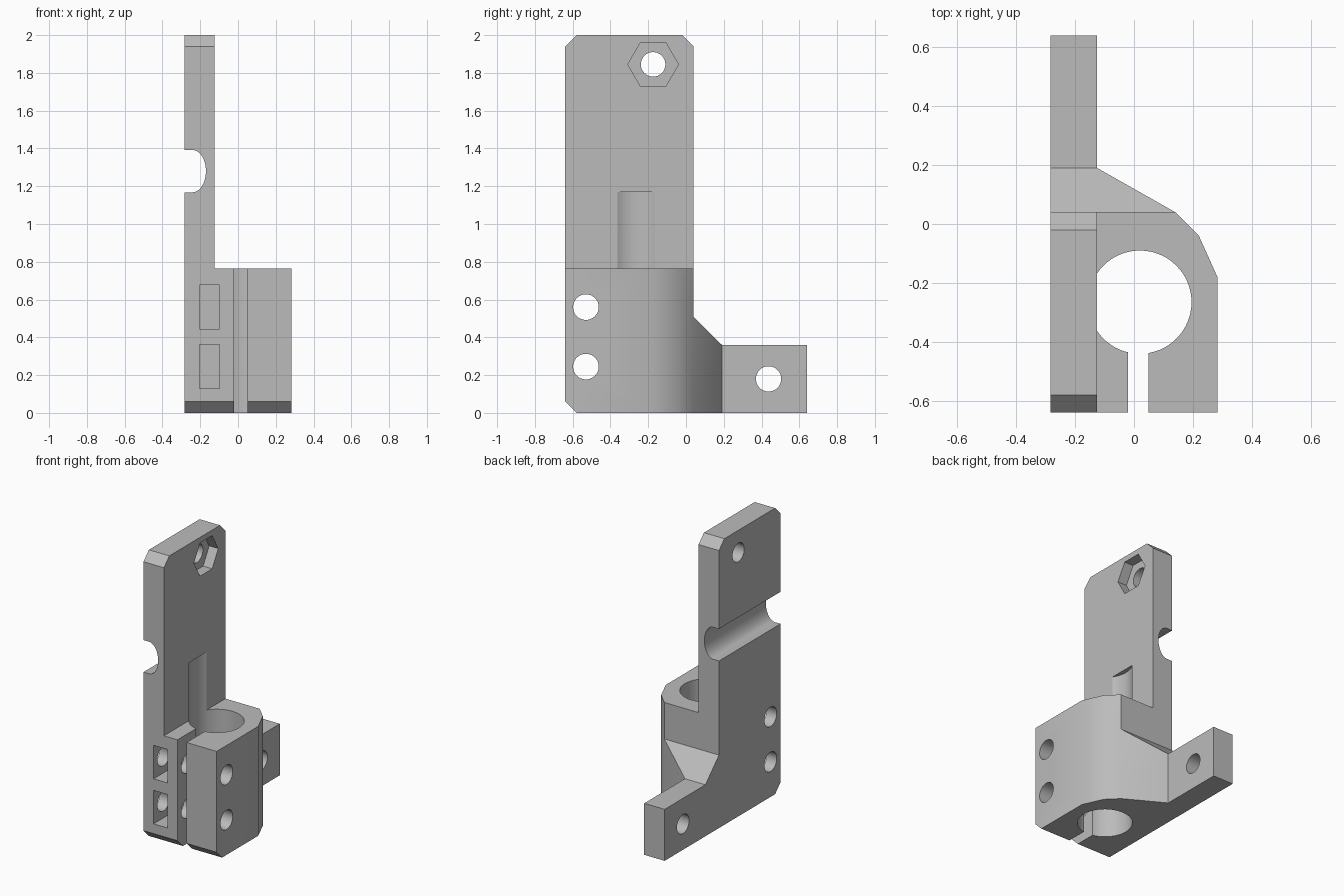
import bpy, bmesh, math
from mathutils import Vector

if "Cube" in bpy.data.objects:
    bpy.data.objects.remove(bpy.data.objects["Cube"])


def prism(name, points, axis, lo, hi):
    """Extrude a 2D outline along one axis; outline holds the other two axes in order."""
    bm = bmesh.new()
    verts = []
    for p in points:
        co = list(p)
        co.insert(axis, lo)
        verts.append(bm.verts.new(co))
    face = bm.faces.new(verts)
    ext = bmesh.ops.extrude_face_region(bm, geom=[face])
    shift = Vector((0, 0, 0))
    shift[axis] = hi - lo
    moved = [g for g in ext["geom"] if isinstance(g, bmesh.types.BMVert)]
    bmesh.ops.translate(bm, verts=moved, vec=shift)
    bmesh.ops.recalc_face_normals(bm, faces=bm.faces)
    mesh = bpy.data.meshes.new(name)
    bm.to_mesh(mesh)
    bm.free()
    obj = bpy.data.objects.new(name, mesh)
    bpy.context.collection.objects.link(obj)
    return obj


def rect(a0, b0, a1, b1):
    return [(a0, b0), (a1, b0), (a1, b1), (a0, b1)]


def ring(a, b, r, n):
    return [(a + r * math.cos(math.tau * i / n), b + r * math.sin(math.tau * i / n))
            for i in range(n)]


def cut(points, axis, lo, hi):
    cutter = prism("cutter", points, axis, lo, hi)
    cutter.hide_render = True
    mod = body.modifiers.new("cut", "BOOLEAN")
    mod.operation = "DIFFERENCE"
    mod.solver = "EXACT"
    mod.object = cutter
    bpy.context.view_layer.objects.active = body
    bpy.ops.object.modifier_apply(modifier=mod.name)
    bpy.data.objects.remove(cutter)


X, Y, Z = 0, 1, 2
SIDE, PLATE = 0.283, -0.125

# Side silhouette: tall plate, clamp block, sloped gusset and rear tab
body = prism("clamp_bracket", [
    (-0.58, 0), (0.64, 0), (0.64, 0.36), (0.19, 0.36), (0.04, 0.51),
    (0.04, 1.94), (-0.02, 2), (-0.58, 2), (-0.64, 1.94), (-0.64, 0.06)],
    X, -SIDE, SIDE)

# Leave only the plate above the clamp
cut(rect(-0.8, 0.765, 0.8, 2.2), X, PLATE, 0.5)

# Trim the plan outline around the clamp, gusset and tab
cut([(PLATE, 0.8), (PLATE, 0.19), (0.14, 0.04), (0.22, -0.04),
     (SIDE, -0.18), (0.5, -0.18), (0.5, 0.8)], Z, -0.1, 1)

# Rod bore, running up into the plate as a groove, and the clamping slot
cut(ring(0.02, -0.265, 0.175, 64), Z, -0.1, 1.17)
cut(rect(-0.02, -0.8, 0.05, -0.3), Z, -0.1, 1)

# Rounded channel across the outer face of the plate
arc = [(-0.24 + 0.07 * math.sin(math.pi * i / 24),
        1.28 + 0.112 * math.cos(math.pi * i / 24)) for i in range(25)]
cut([(-0.4, 1.392)] + arc + [(-0.4, 1.168)], Y, -0.8, 0.2)

# Clamp bolt holes with nut slots open to the front
for z in (0.245, 0.56):
    cut(ring(-0.53, z, 0.068, 32), X, -0.5, 0.5)
    cut(rect(-0.205, z - 0.117, -0.097, z + 0.117), Y, -0.8, -0.41)

# Rear tab hole, upper hole and its hexagonal nut recess
cut(ring(0.437, 0.18, 0.067, 32), X, -0.5, 0.5)
cut(ring(-0.174, 1.845, 0.065, 32), X, -0.5, 0.5)
cut(ring(-0.174, 1.845, 0.134, 6), X, PLATE - 0.07, 0.1)

# Plain grey material
grey = bpy.data.materials.new("plain grey")
grey.use_nodes = True
colour = (0.5, 0.5, 0.5, 1)
grey.diffuse_color = colour
grey.node_tree.nodes["Principled BSDF"].inputs["Base Color"].default_value = colour
body.data.materials.clear()
body.data.materials.append(grey)
for poly in body.data.polygons:
    poly.material_index = 0

bpy.ops.object.select_all(action="DESELECT")
body.select_set(True)
bpy.context.view_layer.objects.active = body
bpy.ops.object.shade_smooth_by_angle(angle=math.radians(30))
